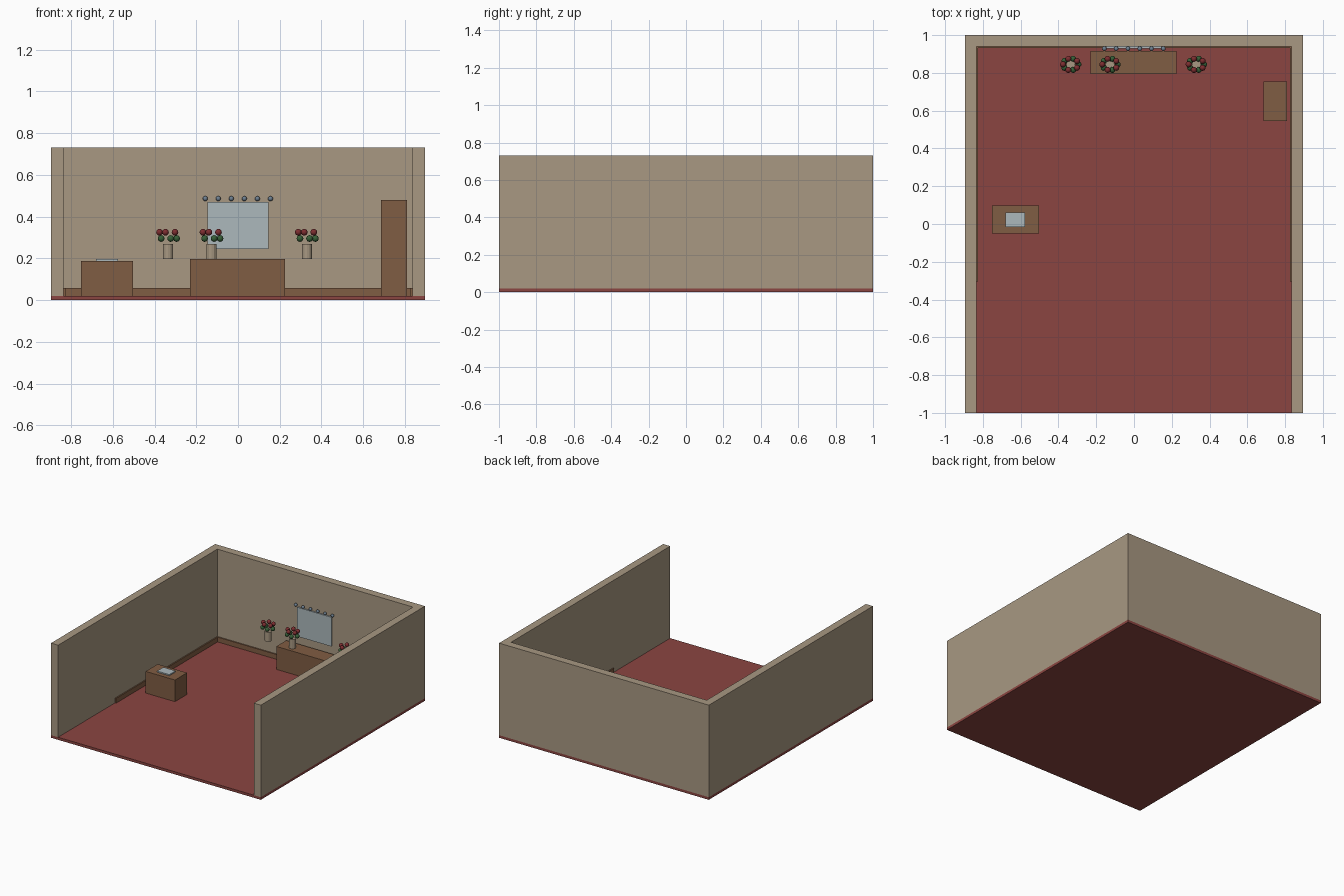
import bpy
import math

if "Cube" in bpy.data.objects:
    bpy.data.objects.remove(bpy.data.objects["Cube"])


def material(name, rgb):
    """Material from an sRGB 0-255 colour, stored as linear."""
    lin = [((c / 255 + 0.055) / 1.055) ** 2.4 for c in rgb]
    m = bpy.data.materials.new(name)
    m.diffuse_color = (*lin, 1)
    m.use_nodes = True
    m.node_tree.nodes["Principled BSDF"].inputs["Base Color"].default_value = m.diffuse_color
    return m


BEIGE = material("beige_plaster", (168, 152, 130))
RED = material("red_carpet", (139, 69, 65))
WOOD = material("brown_wood", (128, 93, 67))
GLASS = material("pale_blue", (172, 184, 188))
STEEL = material("blue_grey", (110, 128, 145))
PETAL = material("dark_red_petals", (125, 45, 48))
LEAF = material("green_leaves", (55, 95, 55))


def finish(name, mat):
    ob = bpy.context.object
    ob.name = name
    ob.data.materials.append(mat)
    return ob


def box(name, x, y, z, mat):
    """Box spanning three (min, max) ranges."""
    lo, hi = zip(x, y, z)
    bpy.ops.mesh.primitive_cube_add(size=1, location=[(a + b) / 2 for a, b in zip(lo, hi)])
    ob = finish(name, mat)
    ob.scale = [b - a for a, b in zip(lo, hi)]
    bpy.ops.object.transform_apply(location=False, rotation=False, scale=True)
    return ob


def ball(name, loc, r, mat):
    bpy.ops.mesh.primitive_uv_sphere_add(segments=12, ring_count=8, radius=r, location=loc)
    ob = finish(name, mat)
    bpy.ops.object.shade_smooth()
    return ob


# Room shell: one U-shaped wall on a floor slab
W, IN, F, H = 0.895, 0.835, 0.02, 0.73
box("floor", (-W, W), (-1, 1), (0, F), RED)
plan = [(-W, -1), (-IN, -1), (-IN, 0.94), (IN, 0.94), (IN, -1), (W, -1), (W, 1), (-W, 1)]
n = len(plan)
verts = [(x, y, z) for z in (F, H) for x, y in plan]
faces = [tuple(reversed(range(n))), tuple(range(n, 2 * n))]
faces += [(i, (i + 1) % n, (i + 1) % n + n, i + n) for i in range(n)]
mesh = bpy.data.meshes.new("walls")
mesh.from_pydata(verts, [], faces)
mesh.materials.append(BEIGE)
walls = bpy.data.objects.new("walls", mesh)
bpy.context.collection.objects.link(walls)

# Skirting boards
T = 0.009
box("back_skirting", (-IN, IN), (0.94 - T, 0.94), (F, 0.057), WOOD)
for side, s in (("left", -1), ("right", 1)):
    box(side + "_skirting", sorted((s * IN, s * (IN - T))), (-0.305, 0.94), (F, 0.057), WOOD)

# Furniture
box("long_table", (-0.23, 0.226), (0.795, 0.916), (F, 0.197), WOOD)
box("desk", (-0.753, -0.503), (-0.05, 0.097), (F, 0.187), WOOD)
box("desk_tray", (-0.68, -0.576), (-0.015, 0.062), (0.187, 0.196), GLASS)
box("cabinet", (0.685, 0.81), (0.545, 0.755), (F, 0.48), WOOD)

# Wall panel with a row of knobs
box("wall_panel", (-0.147, 0.145), (0.93, 0.94), (0.245, 0.47), GLASS)
for i in range(6):
    ball("panel_knob", (-0.157 + 0.0625 * i, 0.928, 0.486), 0.012, STEEL)

# Vases with a ring of alternating leaves and blooms
for cx in (-0.335, -0.127, 0.33):
    cy = 0.845
    bpy.ops.mesh.primitive_cylinder_add(vertices=12, radius=0.024, depth=0.073,
                                        location=(cx, cy, 0.2325))
    finish("vase", BEIGE)
    for i in range(10):
        a = math.tau * i / 10
        x, y = cx + 0.041 * math.cos(a), cy + 0.031 * math.sin(a)
        if i % 2:
            ball("bloom", (x, y, 0.325), 0.016, PETAL)
        else:
            ball("leaf_cluster", (x, y, 0.295), 0.016, LEAF)
